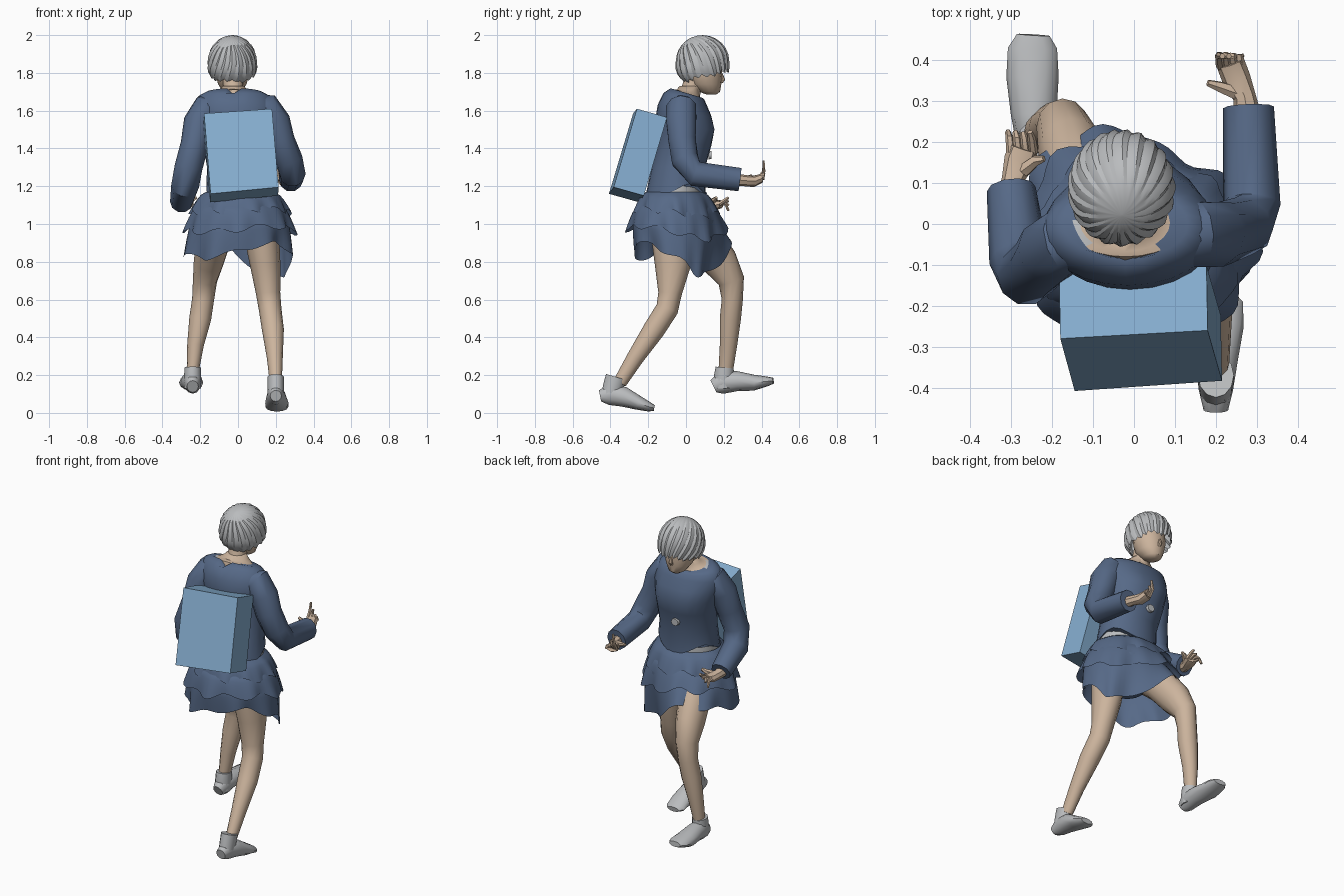
import bpy, math
from mathutils import Vector
from math import sin, cos, pi, radians

if "Cube" in bpy.data.objects:
    bpy.data.objects.remove(bpy.data.objects["Cube"], do_unlink=True)


def material(name, r, g, b):
    lin = [((c / 255 + 0.055) / 1.055) ** 2.4 for c in (r, g, b)] + [1]
    m = bpy.data.materials.new(name)
    m.diffuse_color = lin
    m.use_nodes = True
    m.node_tree.nodes["Principled BSDF"].inputs["Base Color"].default_value = lin
    return m


SKIN = material("skin", 204, 180, 157)
CLOTH = material("navy_cloth", 86, 105, 135)
PACK = material("light_blue", 134, 174, 208)
GREY = material("pale_grey", 186, 188, 190)


def build(name, verts, faces, mat, angle=40):
    me = bpy.data.meshes.new(name)
    me.from_pydata(verts, [], faces)
    me.materials.append(mat)
    ob = bpy.data.objects.new(name, me)
    bpy.context.collection.objects.link(ob)
    bpy.ops.object.select_all(action="DESELECT")
    ob.select_set(True)
    bpy.context.view_layer.objects.active = ob
    bpy.ops.object.mode_set(mode="EDIT")
    bpy.ops.mesh.select_all(action="SELECT")
    bpy.ops.mesh.normals_make_consistent(inside=False)
    bpy.ops.object.mode_set(mode="OBJECT")
    if angle:
        bpy.ops.object.shade_smooth_by_angle(angle=radians(angle))
    return ob


def bridge(rows, n):
    return [(r * n + i, r * n + (i + 1) % n, (r + 1) * n + (i + 1) % n, (r + 1) * n + i)
            for r in range(rows - 1) for i in range(n)]


def tube(name, pts, mat, n=12, upright=False, adjust=None, angle=40):
    """Loft ellipses (x, y, z, half width, half depth) along a path."""
    P = [Vector(p[:3]) for p in pts]
    verts = []
    for k, p in enumerate(pts):
        t = (P[min(k + 1, len(P) - 1)] - P[max(k - 1, 0)]).normalized()
        if upright:
            t = Vector((0, 0, 1))
        u = (Vector((1, 0, 0)) - t * t.x).normalized()
        w = t.cross(u)
        rv = p[4] if len(p) > 4 else p[3]
        for i in range(n):
            a = 2 * pi * i / n
            v = P[k] + u * p[3] * cos(a) + w * rv * sin(a)
            verts.append(adjust(v, k, a) if adjust else v)
    faces = bridge(len(pts), n)
    faces += [tuple(range(n)), tuple(range((len(pts) - 1) * n, len(pts) * n))]
    return build(name, verts, faces, mat, angle)


def bump(a, deg, power):
    return max(0, cos(a - radians(deg))) ** power


# Sweater body: hem lifted at both hips, soft chest, sloping neckline notched at the back
def sweater_shape(v, k, a):
    if k == 0:
        v.z -= .06 * (1 - bump(a, 30, 6) - bump(a, 150, 6))
    if 2 <= k <= 4:
        v.y += (.004, .024, .008)[k - 2] * (bump(a, 62, 10) + bump(a, 118, 10))
    if k >= 6:
        v.z -= 0.3 * (v.y + 0.02) * (0.5 if k == 6 else 1)
        if k == 7 and abs(a - 1.5 * pi) < 0.1:
            v.z -= 0.04
    return v


tube("sweater_body", [
    (.015, -.055, 1.215, .183, .158), (.01, -.04, 1.3, .174, .142), (.0, -.01, 1.42, .183, .143),
    (-.005, -.01, 1.5, .198, .146), (-.01, -.015, 1.57, .213, .145), (-.015, -.02, 1.63, .212, .13),
    (-.02, -.012, 1.678, .19, .108), (-.02, .0, 1.7, .152, .085)],
    CLOTH, 24, True, sweater_shape, 60)
tube("front_button", [(-.015, .118, 1.365, .026, .024), (-.015, .134, 1.365, .024, .022)], GREY, 10)

# Skin showing in the neckline, with pale undershirt at both sides
yoke = tube("neck_base", [(-.02, -.003, 1.64, .15, .09), (-.02, 0, 1.693, .145, .08),
                          (-.022, .003, 1.7, .11, .07), (-.022, .01, 1.71, .075, .06),
                          (-.025, .02, 1.73, .055, .055)], SKIN, 24, True,
            lambda v, k, a: v - Vector((0, 0, .3 * (v.y + .02) if k < 3 else 0)), 60)
yoke.data.materials.append(GREY)
for f in yoke.data.polygons:
    f.material_index = int(abs(f.center.x + .02) > .1 and f.center.z > 1.6)

# Neck and face
tube("neck", [(-.02, 0, 1.62, .06), (-.025, .03, 1.72, .052), (-.03, .06, 1.82, .055)], SKIN)
tube("face", [(-.03, .135, 1.685, .025, .025), (-.03, .125, 1.7, .05, .055),
              (-.03, .105, 1.74, .075, .082), (-.03, .1, 1.79, .09, .092),
              (-.03, .095, 1.85, .092, .092), (-.03, .09, 1.9, .07, .07)], SKIN, 16, True)
tube("nose", [(-.03, .185, 1.8, .006), (-.03, .195, 1.765, .013), (-.03, .185, 1.75, .01)], SKIN, 8)
tube("lips", [(-.055, .172, 1.725, .003), (-.03, .185, 1.726, .007), (-.005, .172, 1.725, .003)], SKIN, 6)

# Hair cap: ridged locks radiating from a crown tilted backwards, down to a jagged hem
N, ROWS, TILT = 60, 11, .5
verts = []
for r in range(ROWS):
    t = r / (ROWS - 1)
    for i in range(N):
        a = 2 * pi * i / N
        lock = (0, 1, .6)[i % 3]
        end = 2.13 + .24 * sin(a) + .06 * sin(a * 5 + 1) + .15 * lock
        phi = .03 + (end - .03) * t
        swirl = a + .2 * sin(pi * t)
        y, z = sin(phi) * sin(swirl), cos(phi)
        y, z = y * cos(TILT) - z * sin(TILT), y * sin(TILT) + z * cos(TILT)
        f = (1.01 - .05 * (1 - lock) * min(1, 2 * t)) * (1 + .2 * max(0, -z))
        verts.append((-.03 + .129 * f * sin(phi) * cos(swirl), .088 + .14 * f * y,
                      1.862 + .138 * (z if z < 0 else z * min(1, f))))
build("hair", verts, bridge(ROWS, N) + [tuple(range(N))], GREY, 20)

# Sleeves
tube("left_sleeve", [(.07, -.03, 1.62, .07), (.15, -.025, 1.61, .083), (.195, -.025, 1.54, .083),
                     (.225, -.02, 1.44, .076), (.268, -.005, 1.34, .075), (.288, .05, 1.265, .07),
                     (.28, .285, 1.235, .062, .065)], CLOTH, 10)
tube("right_sleeve", [(-.1, -.03, 1.615, .07), (-.17, -.04, 1.605, .083), (-.205, -.065, 1.54, .083),
                      (-.23, -.095, 1.42, .074), (-.262, -.125, 1.3, .074), (-.28, -.09, 1.2, .074),
                      (-.3, .085, 1.115, .06, .06)], CLOTH, 10)

# Hands: wrist and palm, then thumb and fingers
tube("left_palm", [(.28, .25, 1.235, .035), (.27, .31, 1.23, .028, .03), (.25, .355, 1.225, .035, .03),
                   (.235, .395, 1.24, .035, .024)], SKIN, 8)
tube("left_thumb", [(.25, .32, 1.235, .018), (.21, .335, 1.245, .014), (.18, .345, 1.255, .008)], SKIN, 6)
tube("right_palm", [(-.3, .06, 1.115, .035), (-.295, .11, 1.105, .028, .03), (-.28, .155, 1.1, .038, .028),
                    (-.27, .185, 1.105, .036, .022)], SKIN, 8)
tube("right_thumb", [(-.27, .13, 1.115, .018), (-.24, .155, 1.13, .014), (-.22, .16, 1.14, .008)], SKIN, 6)
for k in range(4):
    x, lift = .212 + .016 * k, (.1, .06, .03, .0)[k]
    tube("left_finger", [(x, .385, 1.24, .012), (x - .004, .412, 1.25 + lift * .3, .01),
                         (x + .004, .41, 1.235 + lift, .007)], SKIN, 6)
    x = -.3 + .018 * k
    tube("right_finger", [(x, .175, 1.105, .012), (x - .004, .21, 1.105 + .008 * k, .01),
                          (x - .008, .225, 1.14 - lift * .7, .007)], SKIN, 6)

# Legs
tube("right_leg", [(-.09, -.03, 1.04, .1, .11), (-.125, .09, .92, .09, .1), (-.155, .18, .8, .08, .095),
                   (-.175, .24, .7, .064, .07), (-.185, .245, .6, .058, .056), (-.2, .235, .5, .058, .056),
                   (-.225, .225, .36, .044, .046), (-.24, .21, .22, .032, .038)], SKIN, 12)
tube("left_leg", [(.11, -.07, 1.04, .1, .12), (.13, -.075, .9, .09, .105), (.145, -.07, .78, .08, .095),
                  (.16, -.085, .63, .064, .062), (.17, -.1, .55, .06, .06), (.185, -.17, .44, .058, .058),
                  (.195, -.27, .29, .042, .045), (.2, -.35, .16, .032, .036)], SKIN, 12)

# Feet with ankle cuffs
tube("right_foot", [(-.24, .145, .14, .03, .035), (-.24, .185, .16, .045, .06), (-.245, .27, .168, .056, .053),
                    (-.248, .36, .16, .064, .042), (-.248, .43, .167, .06, .026), (-.246, .462, .17, .04, .016)],
     GREY, 12)
tube("right_cuff", [(-.24, .2, .13, .045, .05), (-.24, .2, .19, .045, .053), (-.24, .205, .24, .044, .048)],
     GREY, 12)
tube("left_foot", [(.2, -.455, .09, .03, .03), (.2, -.405, .1, .042, .058), (.202, -.33, .085, .052, .053),
                   (.206, -.25, .052, .062, .037), (.206, -.19, .03, .06, .024), (.206, -.168, .026, .04, .015)],
     GREY, 12)
tube("left_cuff", [(.2, -.4, .09, .042, .05), (.2, -.385, .14, .044, .054), (.2, -.37, .19, .044, .056)],
     GREY, 12)

# Pale underlayer at the waist
tube("waist_band", [(.015, -.055, 1.06, .17, .14), (.015, -.055, 1.15, .178, .142), (.015, -.05, 1.23, .17, .13)],
     GREY, 24, True)


# Skirt of three ruffled tiers: draped over the raised thigh, with a hanging fold beside it
def tier(name, top, hem, waves, drape, seed):
    n, rows = 72, 7
    vs = []
    for r in range(rows):
        t = r / (rows - 1)
        cx, cy, cz, rx, ry = [p + (q - p) * (t ** .55 if k > 2 else t) for k, (p, q) in enumerate(zip(top, hem))]
        for i in range(n):
            a = 2 * pi * i / n
            f = 1 + t * (.045 * sin(waves * a + seed) + .025 * sin((waves * 2 - 3) * a + 2 * seed))
            thigh, fold = bump(a, 118, 4), bump(a, 48, 3)
            y = cy + ry * f * sin(a) * (1 + drape * t * (.2 * thigh - .4 * fold))
            z = cz + t * .015 * cos(waves * a + seed * 2)
            z += drape * t * (.07 * thigh - .12 * fold + .055 * bump(a, 305, 4) - .02 * bump(a, 235, 4))
            vs.append((cx + rx * f * cos(a), y, z))
    build(name, vs, bridge(rows, n), CLOTH, 50)


tier("skirt_top_tier", (.01, -.06, 1.17, .18, .15), (.01, -.05, 1.065, .26, .225), 9, .2, .5)
tier("skirt_middle_tier", (.01, -.06, 1.11, .21, .18), (.01, -.045, .965, .29, .26), 8, .4, 1.7)
tier("skirt_bottom_tier", (.01, -.055, 1.02, .25, .22), (0, -.03, .84, .288, .25), 7, 1, 2.9)
tube("hips", [(.01, -.05, .9, .1, .1), (.01, -.055, .98, .18, .15), (.01, -.055, 1.1, .175, .14)],
     CLOTH, 16, True)

# Box backpack, leaning with the back
back = [Vector(c) for c in ((-.18, -.28, 1.585), (.18, -.26, 1.61), (.215, -.383, 1.195), (-.145, -.408, 1.16))]
depth = Vector((-.003, .16, -.045))
build("backpack", back + [c + depth for c in back],
      [(0, 1, 2, 3), (4, 5, 6, 7), (0, 1, 5, 4), (1, 2, 6, 5), (2, 3, 7, 6), (3, 0, 4, 7)], PACK, 0)
